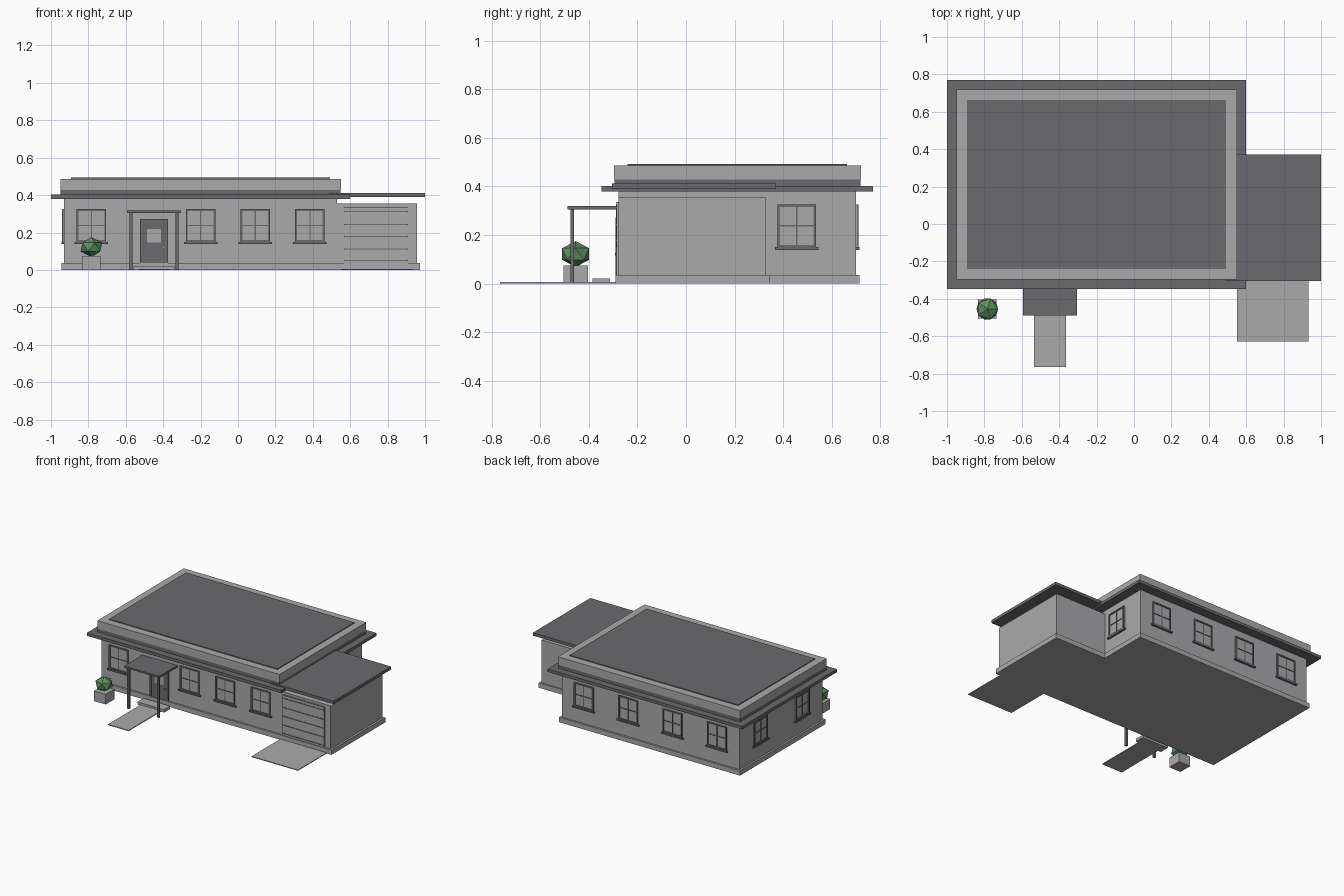
import bpy, bmesh, math
from mathutils import Matrix, Vector

if "Cube" in bpy.data.objects:
    bpy.data.objects.remove(bpy.data.objects["Cube"])


def material(name, rgb):
    m = bpy.data.materials.new(name)
    m.diffuse_color = (*rgb, 1)
    m.use_nodes = True
    m.node_tree.nodes["Principled BSDF"].inputs["Base Color"].default_value = m.diffuse_color
    return m


LIGHT = material("light grey", (0.40, 0.40, 0.41))
DARK = material("dark grey", (0.145, 0.142, 0.155))
GREEN = material("leaf green", (0.115, 0.27, 0.12))


def boxes(name, mat, extents, place=Matrix()):
    """One object made of boxes, each (x0, x1, y0, y1, z0, z1)."""
    bm = bmesh.new()
    for x0, x1, y0, y1, z0, z1 in extents:
        centre = Matrix.Translation(((x0 + x1) / 2, (y0 + y1) / 2, (z0 + z1) / 2))
        size = Matrix.Diagonal((x1 - x0, y1 - y0, z1 - z0, 1))
        bmesh.ops.create_cube(bm, size=1, matrix=place @ centre @ size)
    me = bpy.data.meshes.new(name)
    bm.to_mesh(me)
    bm.free()
    me.materials.append(mat)
    ob = bpy.data.objects.new(name, me)
    bpy.context.collection.objects.link(ob)
    return ob


# main house extents
X0, X1, Y0, Y1 = -0.93, 0.53, -0.277, 0.70
CX, CY = (X0 + X1) / 2, (Y0 + Y1) / 2


def slab(name, mat, grow, z0, z1):
    """Layer following the main house outline, grown outwards."""
    boxes(name, mat, [(X0 - grow, X1 + grow, Y0 - grow, Y1 + grow, z0, z1)])


# main block, from the ground up
slab("main_plinth", LIGHT, 0.014, 0, 0.036)
slab("main_walls", LIGHT, 0, 0.036, 0.38)
slab("main_eaves", DARK, 0.07, 0.38, 0.402)
slab("main_fascia", DARK, 0.018, 0.402, 0.428)
slab("parapet", LIGHT, 0.02, 0.428, 0.487)
slab("main_roof", DARK, -0.037, 0.487, 0.493)

# garage wing
boxes("garage_plinth", LIGHT, [(0.5, 0.972, Y0 - 0.014, 0.343, 0, 0.036)])
boxes("garage_walls", LIGHT, [(0.5, 0.957, Y0, 0.33, 0.036, 0.354)])
boxes("garage_roof", DARK, [(0.49, 1.0, -0.304, 0.371, 0.39, 0.412)])
boxes("garage_door", LIGHT, [(0.567, 0.909, Y0 - 0.008, Y0 + 0.01, 0.034, 0.337)])
# grooves between door panels, plus a thin border
bars = [(0.567, 0.909, Y0 - 0.011, Y0, z - 0.003, z + 0.003)
        for z in (0.05, 0.112, 0.178, 0.243, 0.312)]
bars += [(0.567, 0.909, Y0 - 0.010, Y0, 0.333, 0.337)]
boxes("garage_door_bars", DARK, bars)
boxes("driveway", LIGHT, [(0.551, 0.933, -0.628, -0.28, 0, 0.006)])


def window(name, x, y, turn):
    """Window facing -y before turning; local z is the world height."""
    place = Matrix.Translation((x, y, 0)) @ Matrix.Rotation(math.radians(turn), 4, 'Z')
    w, lo, hi, t = 0.079, 0.150, 0.326, 0.010
    boxes(name + "_glass", LIGHT, [(-w, w, -0.004, 0.004, lo, hi)], place)
    mid = (lo + hi) / 2
    boxes(name + "_frame", DARK, [
        (-w, -w + t, -0.010, 0.002, lo, hi), (w - t, w, -0.010, 0.002, lo, hi),
        (-w, w, -0.010, 0.002, hi - t, hi), (-w, w, -0.010, 0.002, lo, lo + t),
        (-0.003, 0.003, -0.008, 0.002, lo, hi),
        (-w, w, -0.008, 0.002, mid - 0.003, mid + 0.003),
        (-w - 0.011, w + 0.011, -0.014, 0.002, lo - 0.011, lo)], place)


# windows: five front bays (door in the second), four at the back, two per side
for i in (0, 2, 3, 4):
    window("front_window_%d" % i, X0 + (i + 0.5) * (X1 - X0) / 5, Y0, 0)
for i in range(4):
    window("back_window_%d" % i, X0 + (i + 0.5) * (X1 - X0) / 4, Y1, 180)
for i, f in enumerate((0.25, 0.75)):
    window("left_window_%d" % i, X0, Y0 + f * (Y1 - Y0), -90)
window("right_window", X1, Y0 + 0.75 * (Y1 - Y0), 90)

# front door with pane, surround and handle
D = -0.449
boxes("front_door", DARK, [(D - 0.065, D + 0.065, Y0 - 0.008, Y0 + 0.01, 0.036, 0.264)])
boxes("door_frame", DARK, [
    (D - 0.075, D - 0.062, Y0 - 0.013, Y0, 0.036, 0.273),
    (D + 0.062, D + 0.075, Y0 - 0.013, Y0, 0.036, 0.273),
    (D - 0.075, D + 0.075, Y0 - 0.013, Y0, 0.261, 0.273)])
boxes("door_pane", LIGHT, [(D - 0.037, D + 0.037, Y0 - 0.011, Y0, 0.146, 0.22)])
boxes("door_handle", LIGHT, [(D + 0.048, D + 0.056, Y0 - 0.016, Y0, 0.116, 0.126)])

# porch canopy, posts, step and path
boxes("canopy", DARK, [(D - 0.145, D + 0.145, -0.488, Y0, 0.305, 0.319)])
boxes("canopy_posts", DARK, [
    (D + s * 0.123 - 0.008, D + s * 0.123 + 0.008, -0.476, -0.460, 0, 0.306)
    for s in (-1, 1)])
boxes("door_step", LIGHT, [(D - 0.11, D + 0.11, -0.384, -0.312, 0, 0.021)])
boxes("path", LIGHT, [(D - 0.085, D + 0.085, -0.765, -0.38, 0, 0.006)])

# planter with a low-poly shrub
boxes("planter", LIGHT, [(-0.833, -0.735, -0.505, -0.403, 0, 0.075)])
bpy.ops.mesh.primitive_ico_sphere_add(subdivisions=1, radius=0.065,
                                      location=(-0.784, -0.454, 0.122))
shrub = bpy.context.object
shrub.name = "shrub"
shrub.scale = (1, 1, 0.82)
shrub.data.materials.append(GREEN)
